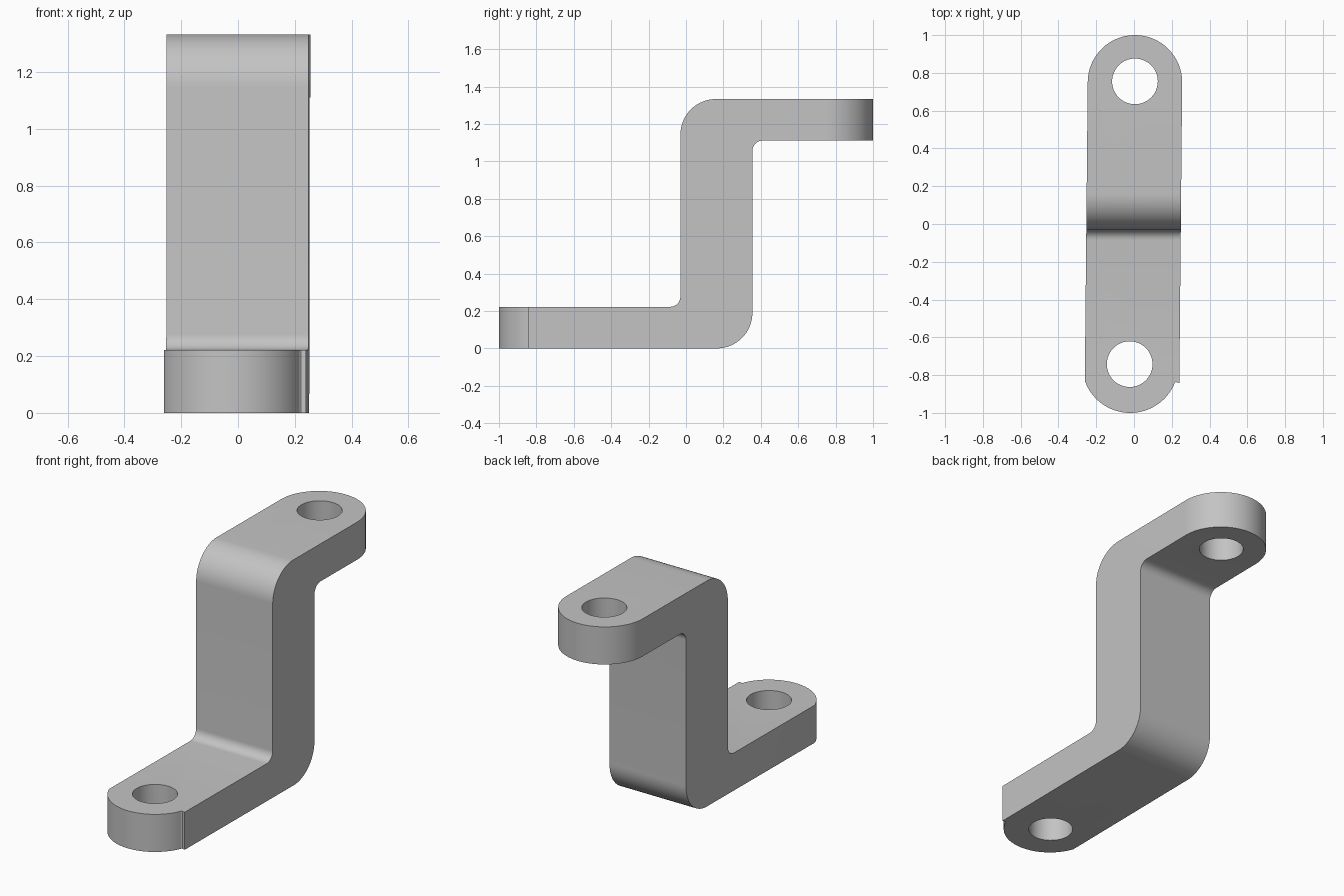
import bpy, bmesh, math
from mathutils import Vector

cube = bpy.data.objects.get("Cube")
if cube:
    bpy.data.objects.remove(cube, do_unlink=True)

grey = bpy.data.materials.new("plain grey")
grey.use_nodes = True
colour = (0.55, 0.55, 0.55, 1)
grey.diffuse_color = colour
grey.node_tree.nodes["Principled BSDF"].inputs["Base Color"].default_value = colour


def prism(name, points, direction):
    """Extrude a closed outline of 3D points along a direction."""
    bm = bmesh.new()
    face = bm.faces.new([bm.verts.new(p) for p in points])
    new = bmesh.ops.extrude_face_region(bm, geom=[face])["geom"]
    verts = [v for v in new if isinstance(v, bmesh.types.BMVert)]
    bmesh.ops.translate(bm, verts=verts, vec=direction)
    bmesh.ops.recalc_face_normals(bm, faces=bm.faces)
    mesh = bpy.data.meshes.new(name)
    bm.to_mesh(mesh)
    bm.free()
    mesh.materials.append(grey)
    obj = bpy.data.objects.new(name, mesh)
    bpy.context.collection.objects.link(obj)
    return obj


def arc(cx, cy, r, start, end, steps):
    angles = [math.radians(start + (end - start) * i / steps) for i in range(steps + 1)]
    return [(cx + r * math.cos(a), cy + r * math.sin(a)) for a in angles]


def cut(target, tool, operation):
    mod = target.modifiers.new(operation.lower(), 'BOOLEAN')
    mod.object, mod.operation, mod.solver = tool, operation, 'EXACT'
    bpy.context.view_layer.objects.active = target
    bpy.ops.object.modifier_apply(modifier=mod.name)
    bpy.data.objects.remove(tool, do_unlink=True)


# Z-shaped side profile with large outer bends and small inner fillets
height, thick, front, back = 1.333, 0.222, -0.03, 0.355
big, small = 0.19, 0.055
profile = [(-1.1, 0)]
profile += arc(back - big, big, big, -90, 0, 16)
profile += arc(back + small, height - thick - small, small, 180, 90, 8)
profile += [(1.1, height - thick), (1.1, height)]
profile += arc(front + big, height - big, big, 90, 180, 16)
profile += arc(front - small, thick + small, small, 0, -90, 8)
profile += [(-1.1, thick)]
bracket = prism("bracket", [(-0.5, y, z) for y, z in profile], Vector((1, 0, 0)))

# Slightly skewed plan outline with round ends and a small step at the front
plan = arc(0.005, 0.75, 0.25, 0, 180, 48)
plan += arc(-0.02, -0.745, 0.255, 199.5, 338, 40)
plan += [(0.222, -0.837), (0.24, -0.842)]
outline = prism("plan_outline", [(x, y, -0.2) for x, y in plan], Vector((0, 0, 2)))
cut(bracket, outline, 'INTERSECT')

# Bolt holes through both flanges
for cx, cy in ((0.005, 0.755), (-0.023, -0.742)):
    ring = arc(cx, cy, 0.121, 0, 360, 48)[:-1]
    hole = prism("bolt_hole", [(x, y, -0.2) for x, y in ring], Vector((0, 0, 2)))
    cut(bracket, hole, 'DIFFERENCE')

bpy.ops.object.select_all(action='DESELECT')
bracket.select_set(True)
bpy.context.view_layer.objects.active = bracket
bpy.ops.object.shade_smooth_by_angle(angle=math.radians(30))
